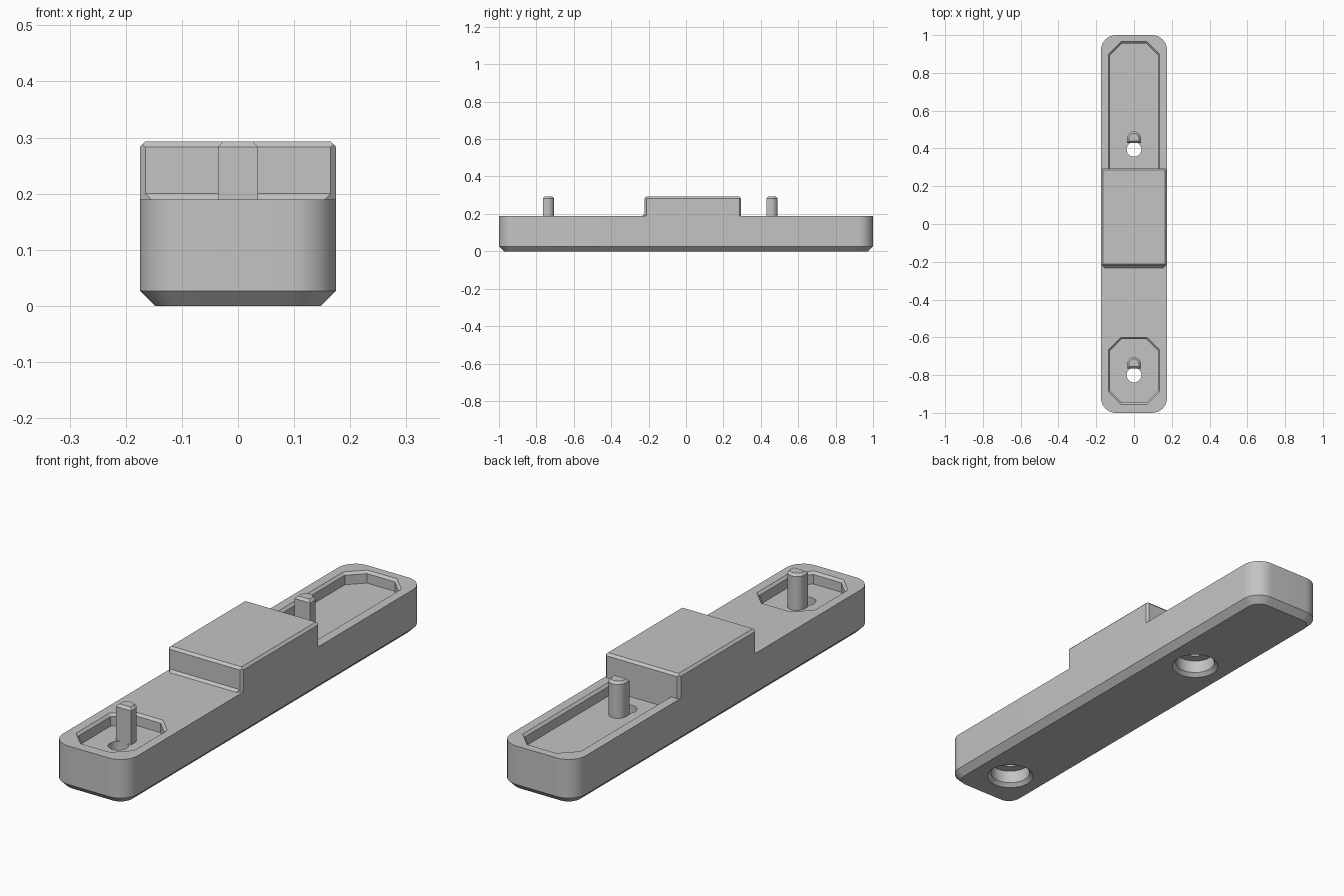
import bpy, bmesh, math
from mathutils import Vector

cube = bpy.data.objects.get("Cube")
if cube:
    bpy.data.objects.remove(cube, do_unlink=True)

grey = bpy.data.materials.new("plain grey")
grey.use_nodes = True
colour = (0.55, 0.55, 0.55, 1)
grey.diffuse_color = colour
grey.node_tree.nodes["Principled BSDF"].inputs["Base Color"].default_value = colour

TOP, FLOOR, PEAK = 0.19, 0.14, 0.293   # deck, pocket floor, tallest height
EDGE = 0.01                            # small chamfer
HALF = 0.175                           # half width of the bar


def finish(bm, name):
    bmesh.ops.recalc_face_normals(bm, faces=bm.faces)
    mesh = bpy.data.meshes.new(name)
    bm.to_mesh(mesh)
    bm.free()
    mesh.materials.append(grey)
    obj = bpy.data.objects.new(name, mesh)
    bpy.context.collection.objects.link(obj)
    return obj


def loft(name, rings):
    """Closed solid through (outline, z) rings of equal point count."""
    bm = bmesh.new()
    loops = [[bm.verts.new((x, y, z)) for x, y in pts] for pts, z in rings]
    for a, b in zip(loops, loops[1:]):
        for i in range(len(a)):
            j = (i + 1) % len(a)
            bm.faces.new((a[i], a[j], b[j], b[i]))
    bm.faces.new(loops[0][::-1])
    bm.faces.new(loops[-1])
    return finish(bm, name)


def arc(cx, cy, r, start, sweep, steps):
    angles = [math.radians(start + sweep * i / steps) for i in range(steps + 1)]
    return [(cx + r * math.cos(a), cy + r * math.sin(a)) for a in angles]


def circle(y, r):
    return arc(0, y, r, 0, 360, 48)[:-1]


def rounded_bar(inset, radius=0.08):
    x, y, r = HALF - radius, 1 - radius, radius - inset
    corners = [(x, y), (-x, y), (-x, -y), (x, -y)]
    return [p for k, (cx, cy) in enumerate(corners) for p in arc(cx, cy, r, 90 * k, 90, 10)]


def pocket(y0, y1, inset, open_front):
    w, c = 0.136 - inset, 0.067 - inset * 0.586
    y1 -= inset
    rear = [(w, y1 - c), (w - c, y1), (c - w, y1), (-w, y1 - c)]
    if open_front:
        return rear + [(-w, y0), (w, y0)]
    y0 += inset
    return rear + [(-w, y0 + c), (c - w, y0), (w - c, y0), (w, y0 + c)]


def pin_outline(y0, inset):
    w = 0.036 - inset
    return [(-w, y0 + inset), (w, y0 + inset)] + arc(0, y0 + 0.024, w, 0, 180, 20)


def smooth(obj):
    bpy.ops.object.select_all(action='DESELECT')
    obj.select_set(True)
    bpy.context.view_layer.objects.active = obj
    bpy.ops.object.shade_smooth_by_angle(angle=math.radians(25))


# Long bar with rounded corners and a chamfered underside
bar = loft("base_bar", [(rounded_bar(0.027), 0), (rounded_bar(0), 0.027), (rounded_bar(0), TOP)])

# Pockets in the deck, and stepped screw holes from below
cutters = []
for name, y0, y1, is_open in (("rear", 0.295, 0.965, True), ("front", -0.955, -0.6, False)):
    rim, inner = pocket(y0, y1, 0, is_open), pocket(y0, y1, EDGE, is_open)
    cutters.append(loft(name + "_pocket_cutter",
                        [(inner, FLOOR), (inner, TOP - EDGE), (rim, TOP), (rim, TOP + 0.05)]))
for name, y in (("rear", 0.395), ("front", -0.8)):
    wide, bore, small = circle(y, 0.095), circle(y, 0.08), circle(y, 0.039)
    cutters.append(loft(name + "_hole_cutter",
                        [(wide, -0.02), (wide, 0), (bore, 0.015), (bore, 0.07),
                         (small, 0.07), (small, TOP + 0.05)]))
bpy.context.view_layer.objects.active = bar
for cutter in cutters:
    cutter.hide_render = True
    mod = bar.modifiers.new("cut", 'BOOLEAN')
    mod.operation, mod.solver, mod.object = 'DIFFERENCE', 'EXACT', cutter
    bpy.ops.object.modifier_apply(modifier=mod.name)
    bpy.data.objects.remove(cutter, do_unlink=True)
smooth(bar)

# Raised centre block: side profile swept across, then trimmed along its side edges
front, rear = -0.222, 0.295
profile = [(front - EDGE, TOP), (front, TOP + EDGE), (front, PEAK - EDGE), (front + EDGE, PEAK),
           (rear - EDGE, PEAK), (rear, PEAK - EDGE), (rear, TOP)]
bm = bmesh.new()
side = bm.faces.new([bm.verts.new((-HALF, y, z)) for y, z in profile])
swept = bmesh.ops.extrude_face_region(bm, geom=[side])
bmesh.ops.translate(bm, vec=(2 * HALF, 0, 0),
                    verts=[v for v in swept["geom"] if isinstance(v, bmesh.types.BMVert)])
for sx in (-1, 1):
    edge_x = sx * (HALF - EDGE)
    for point, normal in (((edge_x, front, 0), (sx, -1, 0)),
                          ((edge_x, rear, 0), (sx, 1, 0)),
                          ((edge_x, 0, PEAK), (sx, 0, 1))):
        cut = bmesh.ops.bisect_plane(bm, geom=bm.verts[:] + bm.edges[:] + bm.faces[:],
                                     plane_co=Vector(point), plane_no=Vector(normal).normalized(),
                                     clear_outer=True)
        rim = [e for e in cut["geom_cut"] if isinstance(e, bmesh.types.BMEdge)]
        bmesh.ops.holes_fill(bm, edges=rim)
finish(bm, "centre_block")

# D-shaped locating pins beside each hole
for name, y in (("rear_pin", 0.43), ("front_pin", -0.765)):
    full = pin_outline(y, 0)
    smooth(loft(name, [(full, FLOOR - 0.005), (full, PEAK - EDGE), (pin_outline(y, EDGE), PEAK)]))
